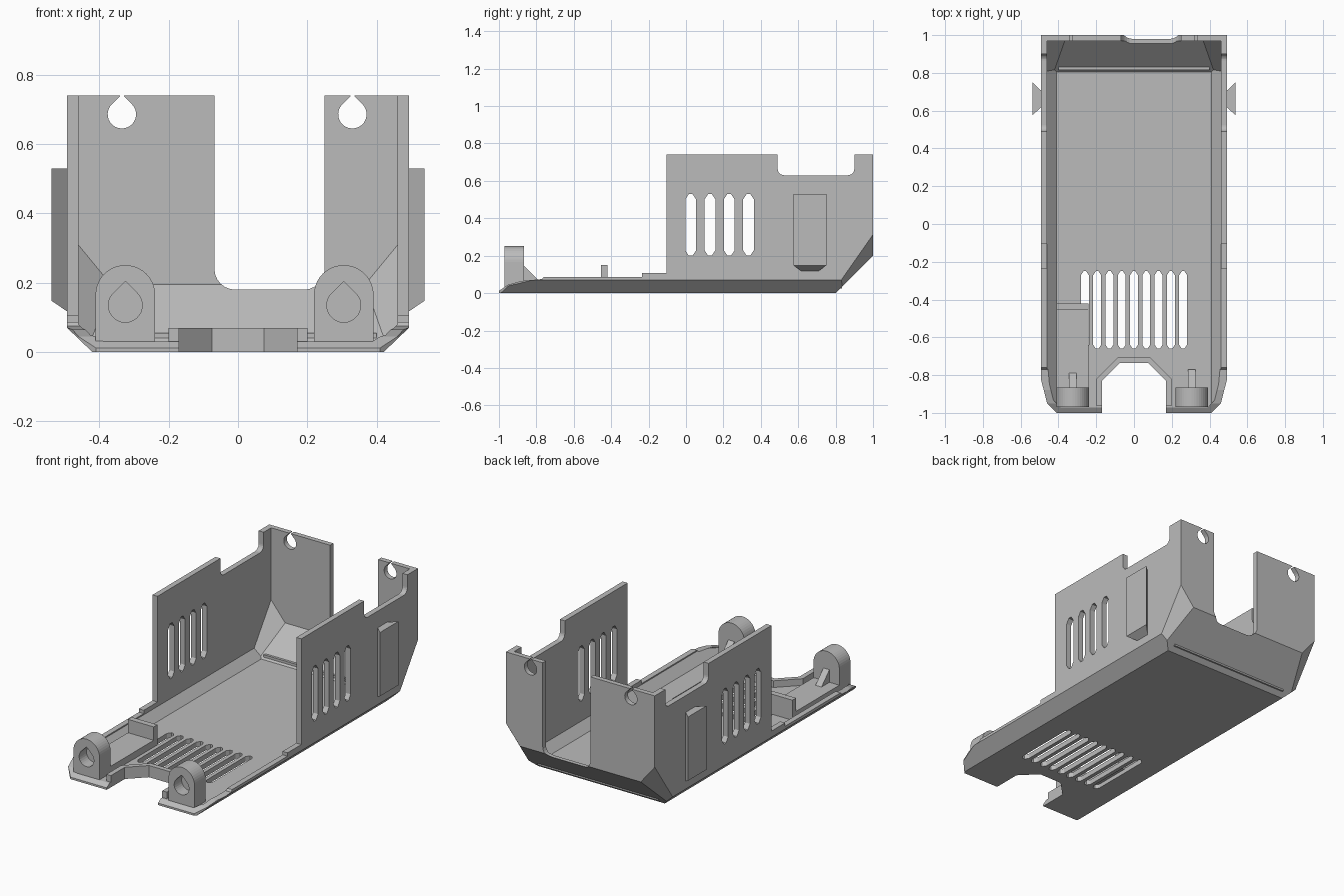
import bpy, bmesh
from math import sin, cos, pi
from mathutils import Vector

old = bpy.data.objects.get("Cube")
if old:
    bpy.data.objects.remove(old, do_unlink=True)

grey = bpy.data.materials.new("plain_grey")
grey.use_nodes = True
grey.diffuse_color = (0.5, 0.5, 0.5, 1)
grey.node_tree.nodes["Principled BSDF"].inputs["Base Color"].default_value = (0.5, 0.5, 0.5, 1)


def finish(name, bm):
    bmesh.ops.recalc_face_normals(bm, faces=bm.faces)
    mesh = bpy.data.meshes.new(name)
    bm.to_mesh(mesh)
    bm.free()
    mesh.materials.append(grey)
    obj = bpy.data.objects.new(name, mesh)
    bpy.context.collection.objects.link(obj)
    return obj


def prism(name, outline, axis, start, end):
    """Extrude a 2D outline along the named axis."""
    place = {"x": lambda u, v, t: (t, u, v),
             "y": lambda u, v, t: (u, t, v),
             "z": lambda u, v, t: (u, v, t)}[axis]
    bm = bmesh.new()
    face = bm.faces.new([bm.verts.new(place(u, v, start)) for u, v in outline])
    shift = Vector(place(0, 0, end - start))
    extruded = bmesh.ops.extrude_face_region(bm, geom=[face])["geom"]
    bmesh.ops.translate(bm, vec=shift,
                        verts=[g for g in extruded if isinstance(g, bmesh.types.BMVert)])
    # the extrusion of a lone face keeps its base cap only if it is still present
    edges = [e for e in bm.edges if e.is_boundary]
    if edges:
        bmesh.ops.holes_fill(bm, edges=edges)
    return finish(name, bm)


def rect(u0, u1, v0, v1):
    return [(u0, v0), (u1, v0), (u1, v1), (u0, v1)]


def box(name, x0, x1, y0, y1, z0, z1):
    return prism(name, rect(x0, x1, y0, y1), "z", z0, z1)


def trimmed_box(name, x, y0, y1, z0, z1, planes):
    """Box sliced by planes; each plane is used on both sides."""
    bm = bmesh.new()
    bmesh.ops.create_cube(bm, size=1)
    for v in bm.verts:
        v.co = (v.co.x * 2 * x, (y0 + y1) / 2 + v.co.y * (y1 - y0),
                (z0 + z1) / 2 + v.co.z * (z1 - z0))
    for co, no in planes:
        for s in ((1, -1) if no[0] else (1,)):
            bmesh.ops.bisect_plane(bm, geom=bm.verts[:] + bm.edges[:] + bm.faces[:],
                                   plane_co=(co[0] * s, co[1], co[2]),
                                   plane_no=Vector((no[0] * s, no[1], no[2])).normalized(),
                                   clear_outer=True)
            bmesh.ops.holes_fill(bm, edges=[e for e in bm.edges if e.is_boundary])
    return finish(name, bm)


def cut(target, cutter, keep=False):
    mod = target.modifiers.new("cut", "BOOLEAN")
    mod.operation, mod.solver, mod.object = "DIFFERENCE", "EXACT", cutter
    bpy.context.view_layer.objects.active = target
    bpy.ops.object.modifier_apply(modifier=mod.name)
    if not keep:
        bpy.data.objects.remove(cutter, do_unlink=True)


def arc(cu, cv, r, a0, a1, n=6):
    return [(cu + r * cos(a0 + (a1 - a0) * i / n), cv + r * sin(a0 + (a1 - a0) * i / n))
            for i in range(n + 1)]


def u_notch(u0, u1, bottom, top, r):
    """Open-topped notch with rounded lower corners."""
    return ([(u0, top)] + arc(u0 + r, bottom + r, r, pi, 1.5 * pi)
            + arc(u1 - r, bottom + r, r, 1.5 * pi, 2 * pi) + [(u1, top)])


def pointed_slot(u, v0, v1, w):
    h = w / 2
    return [(u - h, v0 + h), (u - h / 3, v0), (u + h / 3, v0), (u + h, v0 + h),
            (u + h, v1 - h), (u + h / 3, v1), (u - h / 3, v1), (u - h, v1 - h)]


def teardrop(u, v, r):
    return arc(u, v, r, 0.75 * pi, 2.25 * pi, 20) + [(u, v + r * 1.414)]


# Shell: chamfered outer block minus a matching inner block
shell = trimmed_box("shell", 0.493, -1, 1, 0, 0.74, [
    ((0.42, 0, 0), (0.07, 0, -0.073)),
    ((0, 0.83, 0.03), (0, 1, -1)),
    ((0.493, 0.83, 0.07), (0.85, 1, -0.7)),
    ((0.493, -0.82, 0), (0.13, -0.033, 0)),
    ((0.46, -0.95, 0), (1, -1, 0))])
cut(shell, trimmed_box("cavity", 0.46, -1.1, 0.97, 0.03, 1, [
    ((0.41, 0, 0.03), (1, 0, -1)),
    ((0, 0.805, 0.03), (0, 1, -1)),
    ((0.46, 0.81, 0.08), (0.85, 1, -0.7)),
    ((0.46, -0.8, 0), (0.13, -0.033, 0)),
    ((0.43, -0.93, 0), (1, -1, 0))]))

# Low rim in front of the tall walls
cut(shell, prism("rim_cutter", [
    (-1.1, 0.012), (-1, 0.012), (-0.95, 0.045), (-0.88, 0.065), (-0.77, 0.075),
    (-0.76, 0.087), (-0.235, 0.087), (-0.235, 0.107), (-0.105, 0.107),
    (-0.105, 0.9), (-1.1, 0.9)], "x", -0.7, 0.7))

# Side wall notches, rear opening, rear teardrop holes
cut(shell, prism("side_notch", u_notch(0.49, 0.9, 0.63, 0.9, 0.035), "x", -0.7, 0.7))
cut(shell, prism("rear_opening", u_notch(-0.068, 0.25, 0.18, 0.9, 0.06), "y", 0.9, 1.1))
for x in (-0.335, 0.33):
    cut(shell, prism("rear_hole", teardrop(x, 0.686, 0.041), "y", 0.9, 1.1))
    cut(shell, box("hole_slit", x - 0.006, x + 0.006, 0.9, 1.1, 0.72, 0.8))

# Vents in the side walls and the floor
for y in (0.025, 0.128, 0.231, 0.334):
    cut(shell, prism("wall_vent", pointed_slot(y, 0.2, 0.53, 0.058), "x", -0.7, 0.7))
for i in range(9):
    cut(shell, prism("floor_vent", pointed_slot(-0.26 + i * 0.065, -0.66, -0.25, 0.042),
                     "z", -0.1, 0.2))

# Front mouth and its raised lip
mouth = [(-0.17, -1.1), (0.17, -1.1), (0.17, -0.83), (0.075, -0.735),
         (-0.075, -0.735), (-0.17, -0.83)]
lip = prism("mouth_lip", [(-0.2, -0.96), (0.2, -0.96), (0.2, -0.82), (0.085, -0.705),
                          (-0.085, -0.705), (-0.2, -0.82)], "z", 0.015, 0.07)
mouth_cutter = prism("mouth_cutter", mouth, "z", -0.1, 0.3)
cut(shell, mouth_cutter, keep=True)
cut(lip, mouth_cutter)

# Front bosses with blind teardrop holes and a rear gusset
for side, x in (("right", -0.325), ("left", 0.305)):
    boss = prism(side + "_boss", [(x - 0.086, 0.025)] + [(x + 0.086, 0.025)]
                 + arc(x, 0.165, 0.086, 0, pi, 20), "y", -0.97, -0.865)
    cut(boss, prism("boss_hole", teardrop(x, 0.135, 0.049), "y", -1.1, -0.9))
    prism(side + "_gusset", [(-0.87, 0.025), (-0.77, 0.025), (-0.77, 0.05), (-0.87, 0.15)],
          "x", x - 0.02, x + 0.02)

# Raised bay behind the right boss, and the ridge at the rear of the floor
box("bay_floor", -0.411, -0.24, -0.87, -0.45, 0.025, 0.07)
box("bay_end_wall", -0.411, -0.24, -0.455, -0.42, 0.025, 0.15)
box("floor_ridge", -0.4, 0.4, 0.815, 0.835, 0.025, 0.055)

# Flared grip plates on the side walls
for side, s in (("left", 1), ("right", -1)):
    bm = bmesh.new()
    for x, y0, y1, z0 in ((0.538, 0.575, 0.75, 0.148), (0.485, 0.625, 0.7, 0.112)):
        for y in (y0, y1):
            for z in (z0, 0.53):
                bm.verts.new((s * x, y, z))
    bmesh.ops.convex_hull(bm, input=bm.verts[:])
    finish(side + "_grip_plate", bm)
